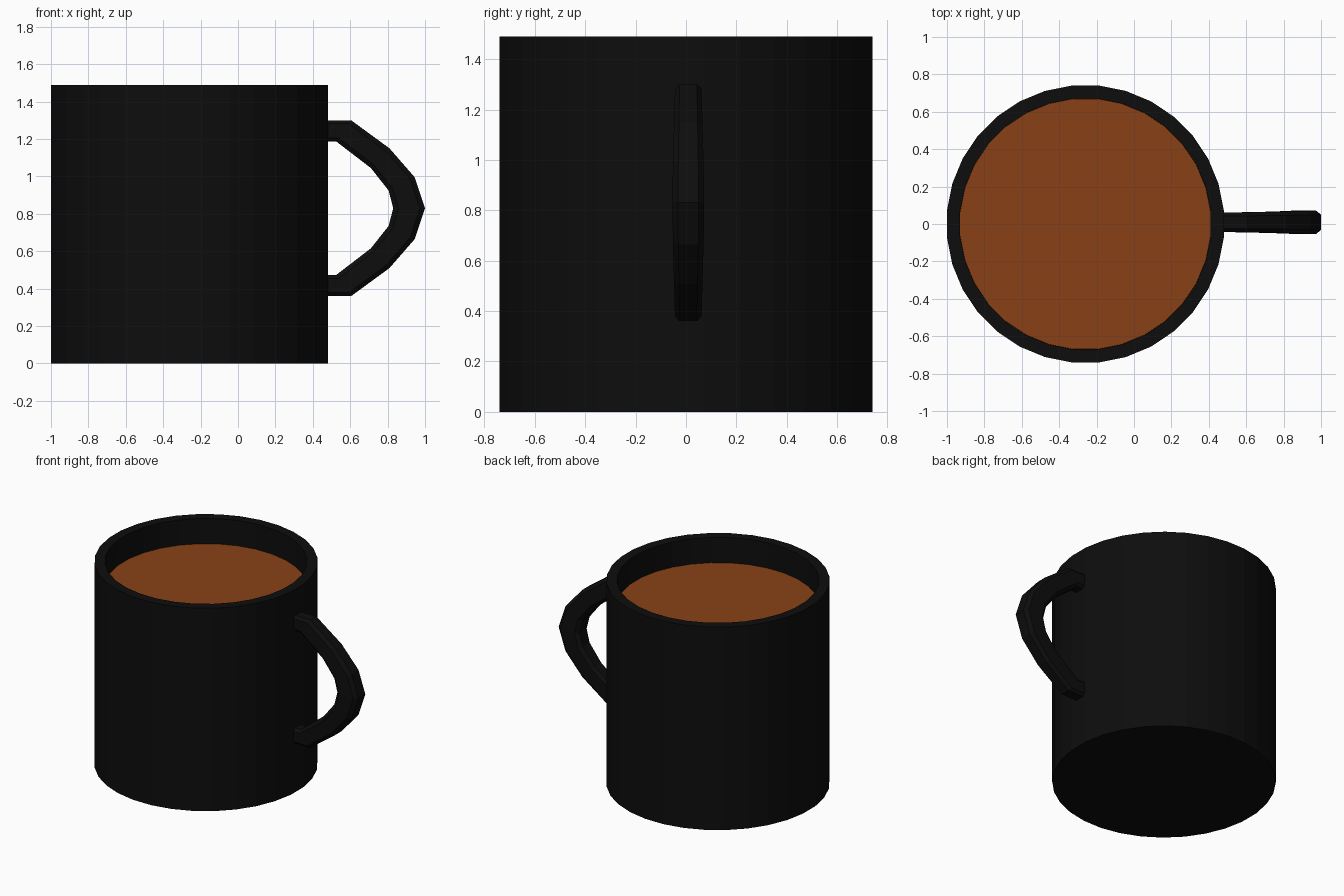
import bpy, bmesh, math

if "Cube" in bpy.data.objects:
    bpy.data.objects.remove(bpy.data.objects["Cube"])

CX, SIDES = -0.26, 32


def material(name, color):
    m = bpy.data.materials.new(name)
    m.diffuse_color = (*color, 1)
    m.use_nodes = True
    m.node_tree.nodes["Principled BSDF"].inputs["Base Color"].default_value = m.diffuse_color
    return m


def make(name, rings, mat, cap_start=True, cap_end=True):
    """Skin a list of closed rings, optionally capping both ends."""
    bm = bmesh.new()
    vr = [[bm.verts.new(p) for p in ring] for ring in rings]
    n = len(vr[0])
    for a, b in zip(vr, vr[1:]):
        for i in range(n):
            j = (i + 1) % n
            bm.faces.new((a[i], a[j], b[j], b[i]))
    if cap_start:
        bm.faces.new(vr[0][::-1])
    if cap_end:
        bm.faces.new(vr[-1])
    bmesh.ops.recalc_face_normals(bm, faces=bm.faces)
    me = bpy.data.meshes.new(name)
    bm.to_mesh(me)
    bm.free()
    me.materials.append(mat)
    ob = bpy.data.objects.new(name, me)
    bpy.context.collection.objects.link(ob)
    return ob


def circle(apothem, z):
    r = apothem / math.cos(math.pi / SIDES)
    angles = [2 * math.pi * (i + 0.5) / SIDES for i in range(SIDES)]
    return [(CX + r * math.cos(a), r * math.sin(a), z) for a in angles]


black = material("black_glaze", (0.004, 0.004, 0.004))
brown = material("coffee_brown", (0.25, 0.053, 0.008))

# Cup: outer wall, rim, inner wall and floor
make("cup", [circle(0.74, 0), circle(0.74, 1.49),
             circle(0.67, 1.49), circle(0.67, 0.08)], black)

# Drink surface, a thin disc inside the cup
make("coffee", [circle(0.67, 1.27), circle(0.669, 1.305)], brown)

# Handle: upper half as (outer x, z, inner x, z, half width), mirrored about mid height
MID = 0.83
upper = [(0.415, 1.30, 0.415, 1.187, 0.052), (0.605, 1.30, 0.525, 1.187, 0.053),
         (0.81, 1.15, 0.71, 1.045, 0.057), (0.945, 0.995, 0.805, 0.925, 0.061)]
lower = [(a, 2 * MID - b, c, 2 * MID - d, w) for a, b, c, d, w in reversed(upper)]
path = upper + [(1.0, MID, 0.83, MID, 0.063)] + lower

# Chamfered square section: (position from inner to outer, position across)
section = [(0, -.65), (.16, -1), (.84, -1), (1, -.65),
           (1, .65), (.84, 1), (.16, 1), (0, .65)]
make("handle", [[(ix + (ox - ix) * u, 0.009 + v * w, iz + (oz - iz) * u)
                 for u, v in section] for ox, oz, ix, iz, w in path], black)
